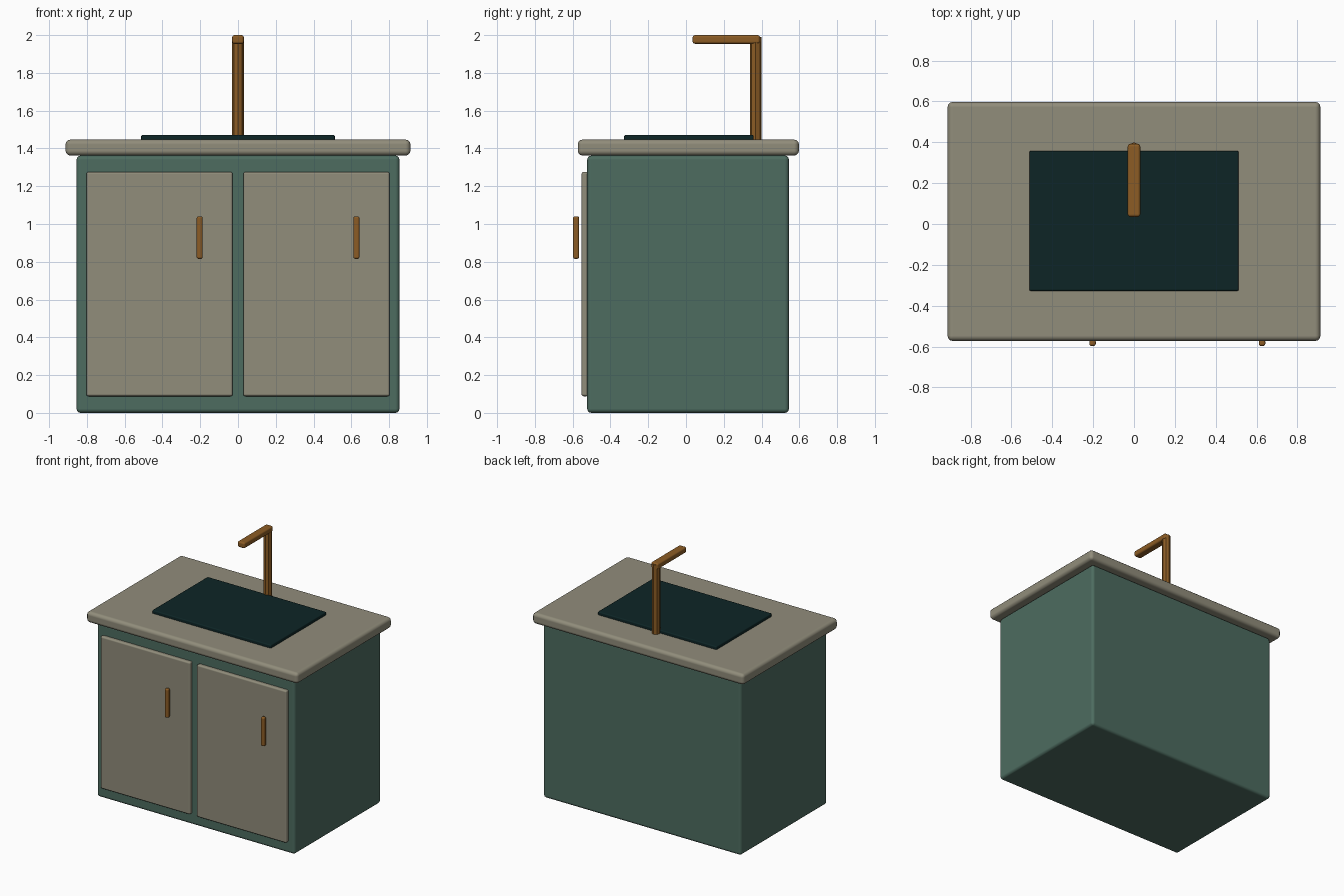
import bpy
import bmesh
import math
from mathutils import Matrix

if "Cube" in bpy.data.objects:
    bpy.data.objects.remove(bpy.data.objects["Cube"])


def material(name, rgb):
    m = bpy.data.materials.new(name)
    m.diffuse_color = (*rgb, 1.0)
    m.use_nodes = True
    m.node_tree.nodes["Principled BSDF"].inputs["Base Color"].default_value = m.diffuse_color
    return m


GREEN = material("sage green paint", (0.074, 0.150, 0.117))
STONE = material("warm grey stone", (0.283, 0.266, 0.198))
DARK = material("dark basin", (0.004, 0.018, 0.019))
BRASS = material("aged brass", (0.262, 0.107, 0.018))


def finish(name, bm, mat):
    mesh = bpy.data.meshes.new(name)
    bm.to_mesh(mesh)
    bm.free()
    mesh.materials.append(mat)
    ob = bpy.data.objects.new(name, mesh)
    bpy.context.collection.objects.link(ob)
    return ob


def rounded_box(name, x, y, z, mat, radius, segments=3):
    """Box from (min, max) pairs, with softly rounded edges."""
    bm = bmesh.new()
    size = [b - a for a, b in (x, y, z)]
    mid = [(a + b) / 2 for a, b in (x, y, z)]
    bmesh.ops.create_cube(bm, size=1, matrix=Matrix.Translation(mid) @ Matrix.Diagonal((*size, 1)))
    for f in bm.faces:
        f.smooth = True
    ob = finish(name, bm, mat)
    bev = ob.modifiers.new("rounded edges", 'BEVEL')
    bev.width = radius
    bev.segments = segments
    bev.harden_normals = True
    return ob


# Cabinet body and worktop
rounded_box("cabinet_body", (-0.855, 0.855), (-0.523, 0.545), (0.0, 1.362), GREEN, 0.022)
rounded_box("worktop", (-0.913, 0.913), (-0.573, 0.598), (1.362, 1.447), STONE, 0.026)

# Basin panel
rounded_box("sink_basin", (-0.513, 0.513), (-0.328, 0.358), (1.43, 1.472), DARK, 0.009, 2)

# Doors with their pulls, both pulls on the right of each door
for side, x0, hx in (("left", -0.803, -0.203), ("right", 0.028, 0.627)):
    rounded_box(side + "_door", (x0, x0 + 0.775), (-0.553, -0.515), (0.088, 1.276), STONE, 0.012)
    rounded_box(side + "_handle", (hx - 0.016, hx + 0.016), (-0.598, -0.566),
                (0.815, 1.041), BRASS, 0.011)

# Eight-sided tap post with a corner facing front
bm = bmesh.new()
bmesh.ops.create_cone(bm, cap_ends=True, segments=8, radius1=0.031, radius2=0.031, depth=0.55,
                      matrix=Matrix.Translation((0, 0.369, 1.715)) @ Matrix.Rotation(math.pi / 2, 4, 'Z'))
finish("tap_post", bm, BRASS)

# Tap spout
rounded_box("tap_spout", (-0.031, 0.031), (0.035, 0.392), (1.954, 2.0), BRASS, 0.013)
